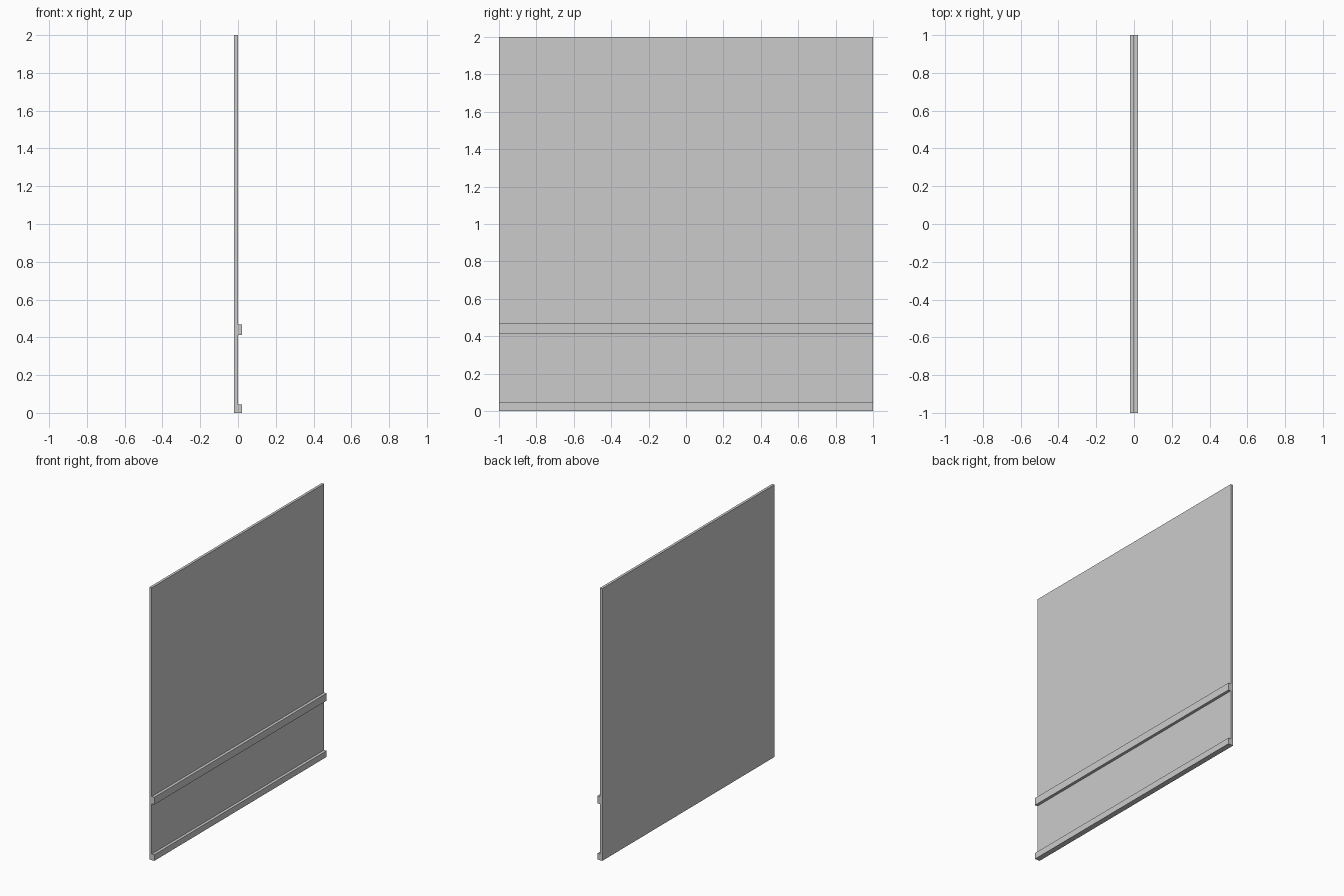
import bpy
import bmesh

if "Cube" in bpy.data.objects:
    bpy.data.objects.remove(bpy.data.objects["Cube"])


def extruded_profile(name, points):
    """Extrude an (x, z) cross-section along the full wall length in y."""
    bm = bmesh.new()
    face = bm.faces.new([bm.verts.new((x, -1, z)) for x, z in points])
    ext = bmesh.ops.extrude_face_region(bm, geom=[face])
    moved = [g for g in ext["geom"] if isinstance(g, bmesh.types.BMVert)]
    bmesh.ops.translate(bm, verts=moved, vec=(0, 2, 0))
    bmesh.ops.recalc_face_normals(bm, faces=bm.faces)
    mesh = bpy.data.meshes.new(name)
    bm.to_mesh(mesh)
    bm.free()
    obj = bpy.data.objects.new(name, mesh)
    bpy.context.collection.objects.link(obj)
    return obj


def strip(name, x0, x1, z0, z1):
    return extruded_profile(name, [(x0, z0), (x1, z0), (x1, z1), (x0, z1)])


BACK, FACE, FRONT = -0.02, -0.001, 0.02

# Flat wall sheet
strip("wall_panel", BACK, FACE, 0, 2)

# Raised trim along the wall face
strip("baseboard", FACE, FRONT, 0, 0.045)
strip("chair_rail", FACE, FRONT, 0.413, 0.467)
